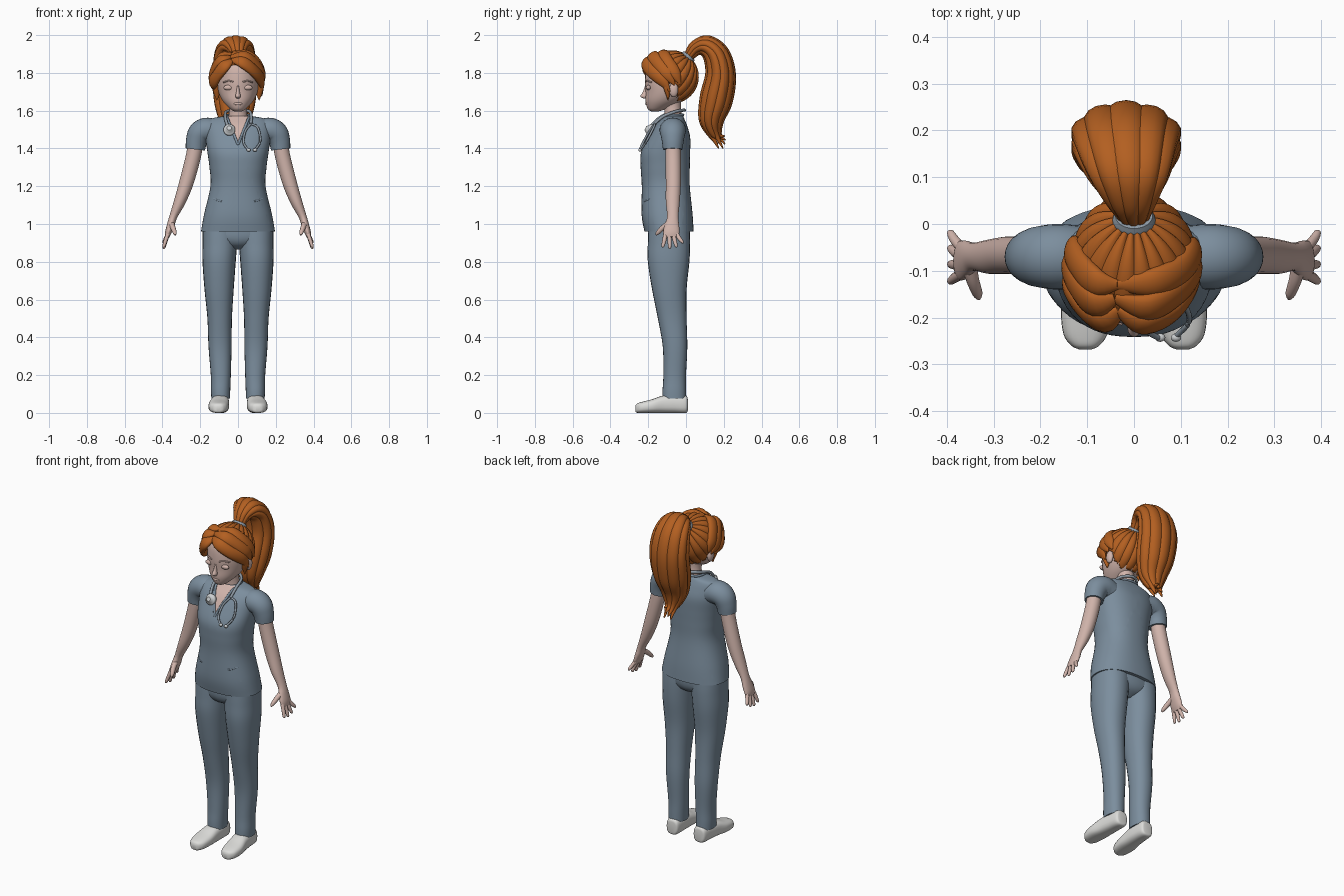
import bpy, bmesh, math
from mathutils import Vector, Matrix

X, Y, Z = Vector((1, 0, 0)), Vector((0, 1, 0)), Vector((0, 0, 1))


def material(name, rgb):
    m = bpy.data.materials.new(name)
    m.diffuse_color = (*rgb, 1)
    return m


SCRUBS = material("scrub_blue", (0.20, 0.27, 0.34))
SKIN = material("skin", (0.64, 0.46, 0.41))
HAIR = material("copper_hair", (0.45, 0.115, 0.015))
SHOE = material("shoe_white", (0.72, 0.72, 0.70))
TUBE = material("tube_grey", (0.27, 0.32, 0.37))
METAL = material("light_metal", (0.60, 0.62, 0.63))


def finish(name, bm, mat):
    bmesh.ops.recalc_face_normals(bm, faces=bm.faces[:])
    me = bpy.data.meshes.new(name)
    bm.to_mesh(me)
    bm.free()
    me.materials.append(mat)
    ob = bpy.data.objects.new(name, me)
    bpy.context.collection.objects.link(ob)
    return ob


def spline(rows, steps):
    """Catmull-Rom interpolation of rows of numbers."""
    out = []
    for i in range(len(rows) - 1):
        p = [rows[max(i - 1, 0)], rows[i], rows[i + 1], rows[min(i + 2, len(rows) - 1)]]
        for k in range(steps):
            t = k / steps
            out.append([0.5 * (2 * b + (c - a) * t + (2 * a - 5 * b + 4 * c - d) * t * t
                               + (3 * b - a - 3 * c + d) * t ** 3) for a, b, c, d in zip(*p)])
    return out + [list(rows[-1])]


def loft(name, rows, mat, n=24, power=2, axis=None, ref=lambda p: Y, steps=5, side=1):
    """Skin of superellipse rings; row = x, y, z, half-size across, half-size along ref."""
    rows = spline([(r[0] * side, *r[1:]) for r in rows], steps)
    pts = [Vector(r[:3]) for r in rows]
    bm, rings = bmesh.new(), []
    for i, r in enumerate(rows):
        t = axis or (pts[min(i + 1, len(pts) - 1)] - pts[max(i - 1, 0)]).normalized()
        u = ref(pts[i]).cross(t).normalized()
        v = t.cross(u)
        ring = []
        for k in range(n):
            c, s = math.cos(math.tau * k / n), math.sin(math.tau * k / n)
            c = math.copysign(abs(c) ** (2 / power), c) * max(r[3], 0.001)
            s = math.copysign(abs(s) ** (2 / power), s) * max(r[4], 0.001)
            ring.append(bm.verts.new(pts[i] + u * c + v * s))
        rings.append(ring)
    for a, b in zip(rings, rings[1:]):
        for k in range(n):
            bm.faces.new((a[k], a[(k + 1) % n], b[(k + 1) % n], b[k]))
    bm.faces.new(rings[0])
    bm.faces.new(rings[-1])
    return finish(name, bm, mat)


def wire(name, pts, r, mat, side=1):
    return loft(name, [(*p, r, r) for p in pts], mat, n=10, side=side,
                ref=lambda p: Vector((0.3, 0.4, 0.86)))


def ball(name, loc, size, mat):
    bm = bmesh.new()
    bmesh.ops.create_uvsphere(bm, u_segments=20, v_segments=12, radius=1,
                              matrix=Matrix.Translation(loc) @ Matrix.Diagonal((*size, 1)))
    return finish(name, bm, mat)


# Tunic, with the V neck cut in as skin-coloured faces
tunic = loft("tunic", [(0, y, z, a, b) for z, y, a, b in (
    (0.96, -0.09, 0.196, 0.13), (1.05, -0.10, 0.18, 0.135), (1.2, -0.107, 0.146, 0.127),
    (1.3, -0.11, 0.151, 0.13), (1.38, -0.108, 0.162, 0.13), (1.46, -0.09, 0.172, 0.112),
    (1.52, -0.08, 0.172, 0.086), (1.555, -0.07, 0.15, 0.062), (1.572, -0.065, 0.07, 0.05))],
    SCRUBS, n=48, power=2.35, axis=Z)
tunic.data.materials.append(SKIN)
bm = bmesh.new()
bm.from_mesh(tunic.data)
for s in (1, -1):
    bmesh.ops.bisect_plane(bm, geom=bm.verts[:] + bm.edges[:] + bm.faces[:],
                           plane_co=(0, 0, 1.42), plane_no=(s, 0, -0.4))
for f in bm.faces:
    c = f.calc_center_median()
    if c.y < -0.075 and abs(c.x) < 0.4 * (c.z - 1.42):
        f.material_index = 1
bm.to_mesh(tunic.data)
bm.free()
half = [(0, -0.219, 1.418), (0.016, -0.203, 1.46), (0.04, -0.165, 1.52), (0.054, -0.135, 1.555),
        (0.062, -0.09, 1.572), (0.05, -0.035, 1.577)]
wire("collar", half + [(0, -0.016, 1.578)] + [(-x, y, z) for x, y, z in half[::-1]], 0.007, SCRUBS)

# Trouser seat, neck
loft("trouser_seat", [(0, -0.09, 0.865, 0.03, 0.05), (0, -0.09, 0.89, 0.11, 0.09),
                      (0, -0.09, 0.93, 0.175, 0.109), (0, -0.09, 1.0, 0.18, 0.112)],
     SCRUBS, axis=Z, power=2.3)
loft("neck", [(0, -0.065, 1.5, 0.06, 0.05), (0, -0.067, 1.57, 0.05, 0.046),
              (0, -0.072, 1.62, 0.045, 0.045), (0, -0.075, 1.68, 0.05, 0.05)], SKIN, axis=Z)

# Paired limbs
for s, tag in ((1, "left_"), (-1, "right_")):
    loft(tag + "trouser_leg", [
        (0.092, -0.062, 0.075, 0.049, 0.062), (0.092, -0.062, 0.12, 0.051, 0.062),
        (0.091, -0.06, 0.2, 0.053, 0.06), (0.095, -0.058, 0.35, 0.061, 0.065),
        (0.097, -0.073, 0.5, 0.065, 0.076), (0.1, -0.088, 0.65, 0.077, 0.091),
        (0.1, -0.092, 0.8, 0.088, 0.11), (0.096, -0.09, 0.9, 0.092, 0.112),
        (0.092, -0.09, 0.97, 0.096, 0.11)], SCRUBS, axis=Z, side=s, power=2.2)
    loft(tag + "shoe", [
        (0.09, 0.01, 0.042, 0.025, 0.02), (0.09, 0, 0.046, 0.046, 0.038),
        (0.092, -0.06, 0.048, 0.048, 0.045), (0.096, -0.12, 0.046, 0.046, 0.049),
        (0.102, -0.18, 0.036, 0.036, 0.054), (0.104, -0.235, 0.029, 0.029, 0.047),
        (0.104, -0.26, 0.025, 0.024, 0.03), (0.104, -0.268, 0.022, 0.014, 0.014)],
        SHOE, axis=-Y, ref=lambda p: X, power=2.7, side=s)
    loft(tag + "sleeve", [
        (0.1, -0.07, 1.48, 0.06, 0.065), (0.16, -0.07, 1.497, 0.066, 0.07),
        (0.2, -0.07, 1.48, 0.065, 0.066), (0.219, -0.07, 1.44, 0.057, 0.058),
        (0.226, -0.07, 1.395, 0.051, 0.052)], SCRUBS, side=s)
    loft(tag + "arm", [
        (0.222, -0.07, 1.45, 0.04, 0.04), (0.236, -0.068, 1.36, 0.04, 0.041),
        (0.273, -0.067, 1.22, 0.038, 0.04), (0.308, -0.07, 1.12, 0.031, 0.037),
        (0.342, -0.07, 1.04, 0.021, 0.03), (0.356, -0.074, 0.995, 0.02, 0.038),
        (0.369, -0.078, 0.955, 0.017, 0.043), (0.376, -0.078, 0.93, 0.011, 0.036)], SKIN, side=s)
    for name, y0, y1, z in (("index", -0.108, -0.122, 0.876), ("middle", -0.088, -0.086, 0.868),
                            ("ring", -0.068, -0.052, 0.876), ("little", -0.05, -0.02, 0.897)):
        loft(tag + name + "_finger", [
            (0.37, y0, 0.95, 0.011, 0.011), (0.383, (y0 + y1) / 2, (0.95 + z) / 2, 0.01, 0.011),
            (0.392, y1, z + 0.008, 0.008, 0.008), (0.393, y1, z, 0.003, 0.003)],
            SKIN, n=12, side=s)
    loft(tag + "thumb", [
        (0.353, -0.085, 1.005, 0.016, 0.016), (0.345, -0.12, 0.982, 0.014, 0.014),
        (0.335, -0.148, 0.955, 0.011, 0.011), (0.332, -0.16, 0.942, 0.004, 0.004)],
        SKIN, n=12, ref=lambda p: X, side=s)
    # Pocket welt
    wire(tag + "pocket", [(0.085, -0.219, 1.12), (0.11, -0.205, 1.126), (0.13, -0.185, 1.135)],
         0.005, SCRUBS, side=s)
    # Ear, eyelid and brow
    ball(tag + "ear", (0.118 * s, -0.065, 1.71), (0.016, 0.024, 0.038), SKIN)
    ball(tag + "eyelid", (0.05 * s, -0.198, 1.722), (0.027, 0.013, 0.014), SKIN)
    wire(tag + "brow", [(0.025, -0.213, 1.752), (0.05, -0.206, 1.758), (0.078, -0.183, 1.75)],
         0.004, SKIN, side=s)

# Head and face
loft("head", [(0, y, z, a, b) for z, y, a, b in (
    (1.596, -0.165, 0.018, 0.018), (1.61, -0.153, 0.042, 0.05), (1.65, -0.118, 0.08, 0.096),
    (1.7, -0.092, 0.104, 0.122), (1.76, -0.085, 0.112, 0.132), (1.83, -0.08, 0.105, 0.128),
    (1.88, -0.08, 0.07, 0.09), (1.9, -0.08, 0.01, 0.01))], SKIN, n=36, axis=Z)
loft("nose", [(0, -0.205, 1.735, 0.006, 0.012), (0, -0.214, 1.70, 0.009, 0.014),
              (0, -0.222, 1.676, 0.014, 0.02), (0, -0.215, 1.664, 0.008, 0.01)],
     SKIN, n=14, axis=-Z)
ball("lips", (0, -0.204, 1.637), (0.024, 0.012, 0.009), SKIN)

# Hair cap: grooves run from the tie to the hairline, with face and nape left open
bm = bmesh.new()
bmesh.ops.create_uvsphere(bm, u_segments=108, v_segments=32, radius=1)
tilt = Matrix.Rotation(math.radians(-40), 3, 'X')
for v in bm.verts:
    a = math.atan2(v.co.y, v.co.x)
    groove = 0.955 + 0.05 * abs(math.cos(9 * a)) ** 0.6
    d = tilt @ (v.co * groove)
    v.co = Vector((d.x * 0.134, d.y * 0.146 - 0.078, d.z * 0.142 + 1.778))
bmesh.ops.delete(bm, context='FACES', geom=[
    f for f in bm.faces for c in [f.calc_center_median()]
    if c.z < 1.648 or (c.y < -0.045 and c.z < 1.74) or (c.y < -0.12 and c.z < 1.84)])
cap = finish("hair_cap", bm, HAIR)
solid = cap.modifiers.new("thickness", 'SOLIDIFY')
solid.thickness = 0.012

# Fringe swept from an off-centre parting, and locks before the ears
centre = Vector((0, -0.08, 1.775))
FRINGE = (
    ("front_left", [(-0.035, -0.185, 1.868), (0.02, -0.212, 1.858), (0.08, -0.19, 1.815),
                    (0.12, -0.13, 1.765), (0.13, -0.085, 1.70)], 0.033),
    ("middle_left", [(-0.04, -0.16, 1.885), (0.03, -0.178, 1.89), (0.09, -0.148, 1.853),
                     (0.127, -0.1, 1.795), (0.132, -0.06, 1.735)], 0.034),
    ("top_left", [(-0.035, -0.13, 1.9), (0.04, -0.125, 1.902), (0.098, -0.1, 1.865),
                  (0.126, -0.06, 1.80), (0.128, -0.03, 1.74)], 0.032),
    ("front_right", [(-0.03, -0.185, 1.868), (-0.07, -0.207, 1.838), (-0.112, -0.175, 1.785),
                     (-0.133, -0.13, 1.745), (-0.13, -0.08, 1.715)], 0.034),
    ("middle_right", [(-0.04, -0.16, 1.885), (-0.085, -0.17, 1.87), (-0.123, -0.13, 1.825),
                      (-0.136, -0.09, 1.765), (-0.13, -0.05, 1.725)], 0.034),
    ("top_right", [(-0.035, -0.13, 1.9), (-0.08, -0.125, 1.89), (-0.115, -0.09, 1.85),
                   (-0.13, -0.055, 1.79), (-0.128, -0.03, 1.74)], 0.032),
    ("lock_left", [(0.118, -0.135, 1.78), (0.118, -0.11, 1.74), (0.112, -0.098, 1.70),
                   (0.112, -0.095, 1.655)], 0.014),
    ("lock_right", [(-0.118, -0.135, 1.78), (-0.118, -0.11, 1.74), (-0.112, -0.098, 1.70),
                    (-0.112, -0.095, 1.655)], 0.014))
for name, pts, w in FRINGE:
    k = [0.35] + [1] * (len(pts) - 2) + [0.1]
    loft("fringe_" + name, [(*p, w * f, 0.019 * f) for p, f in zip(pts, k)], HAIR, n=16,
         ref=lambda p: p - centre)

# Ponytail: a ring of strands around an arched centre line (y, z, depth, width)
ARCH = [(0.012, 1.883, 0.026, 0.032), (0.05, 1.93, 0.04, 0.055), (0.105, 1.943, 0.057, 0.088),
        (0.16, 1.895, 0.07, 0.112), (0.183, 1.79, 0.08, 0.122), (0.16, 1.66, 0.087, 0.115),
        (0.135, 1.55, 0.066, 0.085), (0.155, 1.47, 0.035, 0.045)]
for i in range(10):
    ang = math.tau * (i + 0.5) / 10
    rows = []
    for j, (y, z, a, b) in enumerate(ARCH):
        p, q = ARCH[max(j - 1, 0)], ARCH[min(j + 1, len(ARCH) - 1)]
        d = Vector((q[0] - p[0], q[1] - p[1])).normalized()
        off = a * 0.6 * math.sin(ang)
        rows.append((-0.017 * min(j / 3, 1) + b * 0.62 * math.cos(ang), y - d.y * off, z + d.x * off,
                     a * 0.42, b * 0.38))
    x, y, z = rows[-1][:3]
    rows.append((x * 0.8, y + 0.035, 1.40 + 0.022 * (i * 3 % 4), 0.003, 0.004))
    loft(f"ponytail_strand_{i}", rows, HAIR, n=14, ref=lambda p: X)
loft("ponytail_core", [(-0.017 * min(j / 3, 1), y, z, a * 0.72, b * 0.75)
                       for j, (y, z, a, b) in enumerate(ARCH)], HAIR, ref=lambda p: X)
loft("hair_tie", [(0, 0.0, 1.872, 0.036, 0.04), (0, 0.008, 1.88, 0.041, 0.046),
                  (0, 0.018, 1.892, 0.036, 0.04)], TUBE, ref=lambda p: X)

# Stethoscope: neck tube, two ear branches, ear tips and chest piece
wire("stethoscope_tube", [
    (-0.045, -0.2, 1.5), (-0.062, -0.165, 1.54), (-0.068, -0.12, 1.575), (-0.058, -0.05, 1.597),
    (0, -0.008, 1.603), (0.058, -0.05, 1.597), (0.07, -0.12, 1.57), (0.068, -0.168, 1.53)],
    0.008, TUBE)
wire("stethoscope_inner_branch", [(0.068, -0.165, 1.53), (0.038, -0.195, 1.49),
                                  (0.03, -0.228, 1.43), (0.055, -0.245, 1.393)], 0.006, TUBE)
wire("stethoscope_outer_branch", [(0.068, -0.165, 1.53), (0.105, -0.172, 1.51),
                                  (0.118, -0.208, 1.44), (0.09, -0.24, 1.392)], 0.006, TUBE)
for name, x in (("inner", 0.056), ("outer", 0.09)):
    ball("ear_tip_" + name, (x, -0.243, 1.392), (0.011, 0.009, 0.009), METAL)
loft("chest_piece", [(-0.046, -0.178, 1.492, 0.028, 0.028), (-0.046, -0.196, 1.5, 0.031, 0.031),
                     (-0.046, -0.204, 1.503, 0.022, 0.022), (-0.046, -0.215, 1.508, 0.012, 0.012)],
     METAL, ref=lambda p: X, steps=3)

# Smooth shading with sharp hems
for ob in bpy.context.collection.objects:
    ob.select_set(True)
bpy.context.view_layer.objects.active = tunic
bpy.ops.object.shade_smooth_by_angle(angle=math.radians(45))
